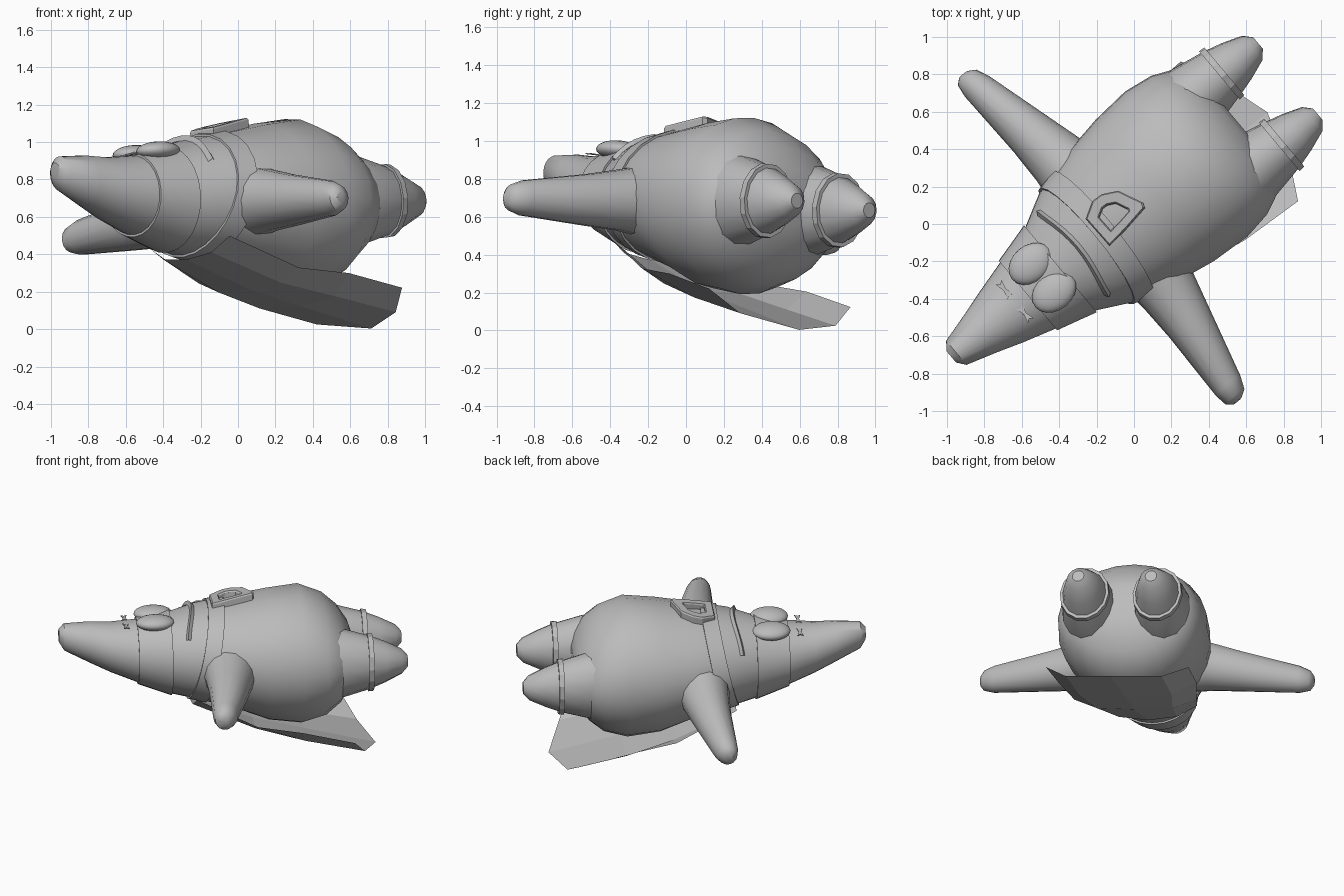
import bpy, bmesh, math
from mathutils import Matrix, Vector

if "Cube" in bpy.data.objects:
    bpy.data.objects.remove(bpy.data.objects["Cube"])

# Local frame: x runs head (-) to feet (+), y is sideways, z up; POSE turns and rolls it.
POSE = (Matrix.Rotation(math.radians(40), 4, 'Z') @ Matrix.Translation((0, 0.065, 0.65))
        @ Matrix.Rotation(-0.1, 4, 'X') @ Matrix.Translation((0, 0, -0.65)))
grey = bpy.data.materials.new("plain_grey")
grey.diffuse_color = (0.5, 0.5, 0.5, 1)
grey.use_nodes = True
grey.node_tree.nodes["Principled BSDF"].inputs["Base Color"].default_value = grey.diffuse_color


def add(name, bm, smooth=40, solid=0):
    bmesh.ops.recalc_face_normals(bm, faces=bm.faces)
    me = bpy.data.meshes.new(name)
    bm.to_mesh(me)
    bm.free()
    me.transform(POSE)
    me.materials.append(grey)
    ob = bpy.data.objects.new(name, me)
    bpy.context.collection.objects.link(ob)
    if solid:
        ob.modifiers.new("thickness", 'SOLIDIFY').thickness = solid
    if smooth:
        bpy.ops.object.select_all(action='DESELECT')
        ob.select_set(True)
        bpy.context.view_layer.objects.active = ob
        bpy.ops.object.shade_smooth_by_angle(angle=math.radians(smooth))
    return ob


def skin(name, rings, closed=True, caps=True, smooth=40, solid=0):
    """Join rows of points with faces."""
    bm = bmesh.new()
    rows = [[bm.verts.new(p) for p in r] for r in rings]
    for a, b in zip(rows, rows[1:]):
        n = len(a)
        for i in range(n if closed else n - 1):
            j = (i + 1) % n
            bm.faces.new((a[i], a[j], b[j], b[i]))
    if caps:
        bm.faces.new(rows[0])
        bm.faces.new(rows[-1])
    return add(name, bm, smooth, solid)


# Body profile: position, bottom, top, half width
BODY = [(-1.205, .80, .89, .04), (-1.17, .74, .925, .085), (-1.0, .65, .93, .135),
        (-.86, .58, .92, .18), (-.67, .50, .93, .235), (-.46, .42, .97, .29),
        (-.28, .38, 1.02, .385), (0, .30, 1.065, .46), (.2, .22, 1.10, .495),
        (.42, .19, 1.125, .51), (.58, .24, 1.06, .485), (.68, .33, .97, .44),
        (.75, .46, .86, .34), (.775, .56, .78, .2)]


def section(u):
    for a, b in zip(BODY, BODY[1:]):
        if u <= b[0]:
            t = (u - a[0]) / (b[0] - a[0])
            return [p + (q - p) * t for p, q in zip(a, b)]
    return BODY[-1]


def on_body(u, ang, off=0):
    _, lo, hi, w = section(u)
    return (u, (w + off) * math.cos(ang), (lo + hi) / 2 + ((hi - lo) / 2 + off) * math.sin(ang))


TURN = [math.tau * i / 24 for i in range(24)]
skin("body", [[on_body(s[0], a) for a in TURN] for s in BODY])


def body_band(name, first, last, off, lean=0):
    """Thin band round the body, leaning back towards the top."""
    rings = []
    for t, o in ((0, -.01), (0, off), (.5, off), (1, off), (1, -.01)):
        u = first + (last - first) * t
        rings.append([on_body(u + lean * (math.sin(a) + 1) / 2, a, o) for a in TURN])
    skin(name, rings, caps=False, smooth=30)


body_band("goggle_strap", -.68, -.455, .012)
body_band("shoulder_sash", -.35, -.24, .012, .15)

# Small raised crease behind the goggles
arc = [math.radians(35 + 110 * i / 12) for i in range(13)]
skin("neck_crease", [[on_body(-.36 + d + .05 * math.sin(a) ** 4, a, o) for a in arc]
                     for d, o in ((-.012, 0), (0, .025), (.02, 0))],
     closed=False, caps=False, smooth=20)


def oval(axis, c, r1, r2):
    pts = []
    for i in range(14):
        a = math.tau * i / 14
        d = [0, 0, r2 * math.sin(a)]
        d[1 - axis] = r1 * math.cos(a)
        pts.append(Vector(c) + Vector(d))
    return pts


for side, word in ((1, "left"), (-1, "right")):
    # Legs: position, sideways, centre height, half width, half height
    LEG = [(.45, .23, .66, .2, .28), (.68, .245, .66, .195, .24), (.87, .25, .66, .155, .185),
           (.98, .25, .66, .125, .14), (1.09, .25, .66, .085, .085), (1.13, .25, .66, .04, .04)]
    skin(word + "_leg", [oval(0, (u, side * v, z), w, h) for u, v, z, w, h in LEG])
    skin(word + "_ankle_band",
         [oval(0, (u, side * .25, .66), .155 + o, .185 + o)
          for u, o in ((.86, -.01), (.86, .015), (.895, .012), (.895, -.015))],
         caps=False, smooth=20)

    # Arms: sideways, position, centre height, half width, half height
    ARM = [(.25, -.07, .66, .2, .2), (.45, -.085, .645, .165, .165), (.65, -.11, .625, .135, .14),
           (1.05, -.17, .595, .085, .095), (1.12, -.18, .59, .065, .07), (1.145, -.185, .59, .03, .035)]
    skin(word + "_arm", [oval(1, (u, side * v, z), w, h) for v, u, z, w, h in ARM])

    # Goggle lenses
    bm = bmesh.new()
    bmesh.ops.create_uvsphere(bm, u_segments=20, v_segments=12, radius=1,
                              matrix=Matrix.Translation((-.56, side * .098, .945))
                              @ Matrix.Diagonal((.13, .1, .05, 1)))
    add(word + "_lens", bm)

    # Notched nostril plates
    bm = bmesh.new()
    shape = [(-.05, -.02), (0, -.008), (.05, -.02), (.035, 0), (.05, .02), (0, .008), (-.05, .02), (-.035, 0)]
    bm.faces.new([bm.verts.new((-.755 + y, side * .085 + x, .925)) for x, y in shape])
    add(word + "_nostril", bm, 0, .006)

# Buckle: open D-shaped frame lying on the sash
OUT = [(-.18, .08), (-.175, -.11), (-.05, -.1), (.1, -.08), (.11, -.055), (.05, .08), (-.03, .125), (-.09, .13)]
mid = Vector((-.06, 0))


def frame(scale, lift):
    pts = [mid + (Vector(p) - mid) * scale for p in OUT]
    return [(p.x, p.y, 1.07 + .2 * p.x + lift) for p in pts]


skin("buckle", [frame(*f) for f in ((1, -.03), (1, .025), (.95, .035), (.55, .035), (.5, .025), (.5, -.03), (1, -.03))],
     caps=False, smooth=20)

# Cape: each row is centre, side and edge points (position, sideways, height)
CAPE = [((-.33, 0, .37), (-.32, .2, .39), (-.3, .335, .465)),
        ((.1, 0, .21), (.1, .26, .22), (.1, .42, .285)),
        ((.45, 0, .12), (.43, .32, .14), (.4, .475, .25)),
        ((.93, 0, 0), (.83, .33, .055), (.75, .49, .17))]
skin("cape", [[(u, -v, z) for u, v, z in reversed(r)] + list(r[1:]) for r in CAPE],
     closed=False, caps=False, smooth=0)
